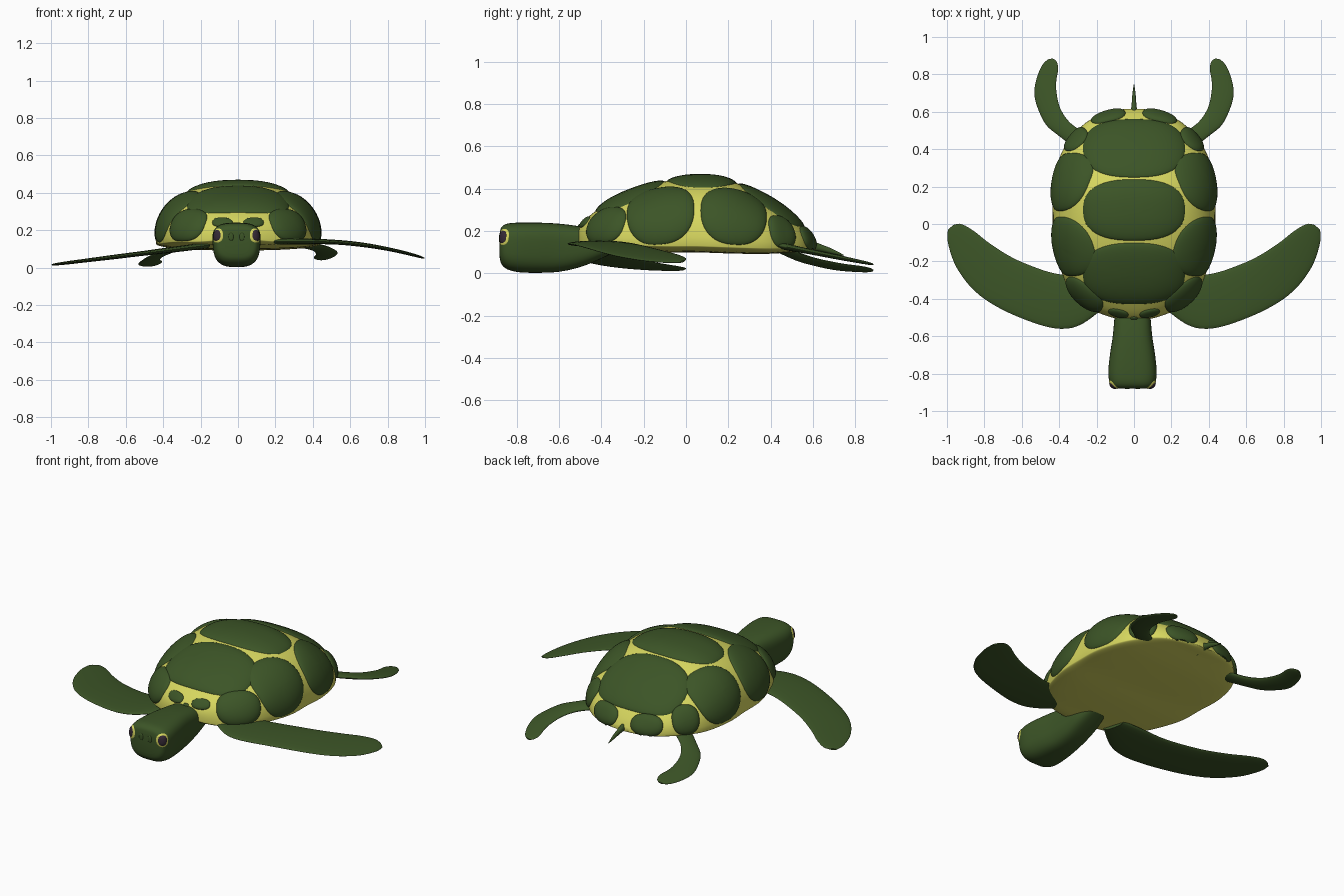
import bpy, bmesh, math
from mathutils import Vector
from mathutils.bvhtree import BVHTree

if "Cube" in bpy.data.objects:
    bpy.data.objects.remove(bpy.data.objects["Cube"], do_unlink=True)


def material(name, rgb):
    m = bpy.data.materials.new(name)
    m.use_nodes = True
    m.diffuse_color = (*rgb, 1)
    m.node_tree.nodes["Principled BSDF"].inputs["Base Color"].default_value = (*rgb, 1)
    return m


green = material("turtle green", (0.045, 0.09, 0.02))
yellow = material("shell yellow", (0.68, 0.68, 0.115))
dark = material("eye dark", (0.035, 0.022, 0.035))


def finish(bm, name, mat):
    mesh = bpy.data.meshes.new(name)
    bm.to_mesh(mesh)
    obj = bpy.data.objects.new(name, mesh)
    bpy.context.collection.objects.link(obj)
    mesh.materials.append(mat)
    bpy.ops.object.select_all(action="DESELECT")
    obj.select_set(True)
    bpy.context.view_layer.objects.active = obj
    bpy.ops.object.shade_smooth_by_angle(angle=math.radians(45))
    return obj


def smooth(stations, steps=5):
    """Run a smooth curve through tuples of any length."""
    out, last = [], len(stations) - 1
    for i in range(last):
        p0, p1 = stations[max(i - 1, 0)], stations[i]
        p2, p3 = stations[i + 1], stations[min(i + 2, last)]
        for k in range(steps):
            t = k / steps
            out.append([b + 0.5 * t * (c - a + t * (2 * a - 5 * b + 4 * c - d + t * (3 * (b - c) + d - a)))
                        for a, b, c, d in zip(p0, p1, p2, p3)])
    return out + [list(stations[-1])]


def loft(name, rings, mat):
    """Skin closed rings, cap the ends and return a surface for projecting."""
    bm = bmesh.new()
    loops = [[bm.verts.new(p) for p in ring] for ring in rings]
    n = len(loops[0])
    for a, b in zip(loops, loops[1:]):
        for j in range(n):
            bm.faces.new((a[j], a[(j + 1) % n], b[(j + 1) % n], b[j]))
    bm.faces.new(loops[0])
    bm.faces.new(loops[-1])
    bmesh.ops.recalc_face_normals(bm, faces=bm.faces)
    tree = BVHTree.FromBMesh(bm)
    finish(bm, name, mat)
    bm.free()
    return tree


def power(v, p):
    return math.copysign(abs(v) ** p, v)


def patch(name, tree, centre, facing, ru, rv, bulge, mat, up=(0, 0, 1), p=0.85, segs=48, rows=10):
    """Lay a rounded, slightly domed plate on a surface."""
    d = Vector(facing).normalized()
    u = Vector(up).cross(d).normalized()
    v = d.cross(u)
    bm = bmesh.new()

    def point(r, a):
        q = Vector(centre) + u * ru * r * power(math.cos(a), p) + v * rv * r * power(math.sin(a), p)
        hit, normal, _, _ = tree.ray_cast(q + d * 0.5, -d)
        if hit is None:
            hit, normal, _, _ = tree.find_nearest(q)
        lift = bulge * math.sqrt(max(0, 1 - r ** 4)) - 0.15 * bulge
        return bm.verts.new(hit + normal * lift)

    hub = point(0, 0)
    loops = [[point(math.sin(math.pi / 2 * i / rows), math.tau * j / segs) for j in range(segs)]
             for i in range(1, rows + 1)]
    for j in range(segs):
        k = (j + 1) % segs
        bm.faces.new((hub, loops[0][j], loops[0][k]))
        for a, b in zip(loops, loops[1:]):
            bm.faces.new((a[j], b[j], b[k], a[k]))
    finish(bm, name, mat)
    bm.free()


# Shell: stations along y of half width, top and rim height
shell_stations = [
    (-.515, .05, .20, .16), (-.49, .15, .24, .145), (-.44, .26, .285, .14), (-.36, .34, .34, .14),
    (-.25, .39, .39, .135), (-.1, .43, .435, .13), (.05, .435, .455, .13), (.2, .435, .44, .125),
    (.35, .40, .375, .12), (.45, .345, .315, .12), (.54, .26, .24, .12), (.59, .16, .18, .115),
    (.615, .05, .135, .115)]


def shell_ring(y, w, top, rim, n=72):
    ring = []
    for j in range(n):
        a = math.tau * j / n
        s = math.sin(a)
        z = rim + (top - rim) * power(s, 0.83) if s > 0 else rim + 0.07 * w * s
        ring.append((w * power(math.cos(a), 0.83), y, z))
    return ring


shell = loft("shell", [shell_ring(*s) for s in smooth(shell_stations)], yellow)

# Plates along the back
for name, y, ry in (("front", -.265, .165), ("middle", .075, .165), ("rear", .405, .157)):
    patch(name + "_back_plate", shell, (0, y, .4), (0, 0, 1), .275, ry, .018, green, up=(0, 1, 0), p=.8)

# Plates on both sides: centre, facing, radii
side_plates = {
    "front_side_plate": ((.34, -.12, .28), (1, 0, .5), .16, .168),
    "rear_side_plate": ((.34, .225, .27), (1, 0, .5), .157, .162),
    "shoulder_plate": ((.28, -.39, .235), (.65, -.7, .35), .125, .098),
    "hip_plate": ((.33, .465, .205), (.75, .6, .3), .078, .085),
    "tail_plate": ((.14, .58, .17), (.3, .85, .45), .095, .062),
    "neck_plate": ((.085, -.48, .245), (.25, -.8, .6), .055, .032),
}
for side, s in (("left", 1), ("right", -1)):
    for name, (c, f, ru, rv) in side_plates.items():
        patch(f"{side}_{name}", shell, (s * c[0], c[1], c[2]), (s * f[0], f[1], f[2]),
              ru, rv, .02 if ru > .07 else .012, green)
patch("centre_neck_plate", shell, (0, -.5, .215), (0, -.8, .6), .02, .017, .01, green)

# Head and neck: stations along y of half width, bottom and top
head_x = -.008
head_stations = [
    (-.88, .075, .075, .19), (-.872, .112, .045, .218), (-.845, .13, .02, .235), (-.79, .137, .006, .24),
    (-.7, .128, .003, .24), (-.6, .112, .008, .235), (-.5, .102, .03, .222), (-.4, .09, .07, .20),
    (-.3, .06, .12, .18)]


def head_ring(y, w, low, high, n=48):
    ring = []
    for j in range(n):
        a = math.tau * j / n
        c, s = power(math.cos(a), .65), power(math.sin(a), .65)
        ring.append((head_x + w * c * (.93 + .07 * s), y, (low + high) / 2 + (high - low) / 2 * s))
    return ring


head = loft("head_and_neck", [head_ring(*s) for s in smooth(head_stations)], green)

# Eyes and nostrils
for side, s in (("left", 1), ("right", -1)):
    eye, look = (head_x + s * .105, -.865, .172), (s * .75, -.7, .1)
    patch(side + "_eye_rim", head, eye, look, .034, .040, .004, yellow, segs=24, rows=5)
    patch(side + "_eye", head, eye, look, .025, .031, .008, dark, segs=24, rows=5)
    patch(side + "_nostril", head, (head_x + s * .029, -.88, .165), (0, -1, 0),
          .013, .021, .004, green, segs=20, rows=4)

# Flippers: outer edge x, y, inner edge x, y and half thickness
front_flipper = [
    (.15, -.44, .18, -.30, .016), (.27, -.53, .30, -.28, .016), (.37, -.56, .42, -.265, .015),
    (.5, -.54, .52, -.235, .013), (.7, -.46, .65, -.18, .012), (.85, -.36, .77, -.105, .010),
    (.95, -.23, .86, -.035, .009), (.995, -.10, .925, 0, .007), (.995, -.03, .965, -.005, .004)]
rear_flipper = [
    (.31, .40, .25, .48, .016), (.40, .47, .34, .54, .015), (.47, .53, .395, .62, .013),
    (.515, .62, .415, .71, .012), (.533, .70, .415, .77, .011), (.52, .78, .405, .83, .009),
    (.49, .85, .415, .87, .007), (.46, .88, .435, .885, .004)]


def flipper(name, stations, side, height, n=24):
    rings = []
    for ax, ay, bx, by, thick in smooth(stations):
        ring = []
        for j in range(n):
            a = math.tau * j / n
            t = (1 + math.cos(a)) / 2
            x, y = bx + (ax - bx) * t, by + (ay - by) * t
            ring.append((side * x, y, height(x, y) + thick * math.sin(a)))
        rings.append(ring)
    loft(name, rings, green)


flipper("left_front_flipper", front_flipper, 1, lambda x, y: .14 - .25 * max(0, x - .4) ** 2)
flipper("right_front_flipper", front_flipper, -1, lambda x, y: .14 - .125 * x)
flipper("left_rear_flipper", rear_flipper, 1, lambda x, y: .13 - .2 * (y - .45))
flipper("right_rear_flipper", rear_flipper, -1, lambda x, y: .1 - .25 * (x - .35) - .15 * (y - .47))

# Tail
tail = smooth([(.54, .03, .14), (.62, .015, .125), (.69, .009, .105), (.745, .002, .085)])
loft("tail", [[(r * math.cos(math.tau * j / 16), y, z + 1.3 * r * math.sin(math.tau * j / 16))
               for j in range(16)] for y, r, z in tail], green)
